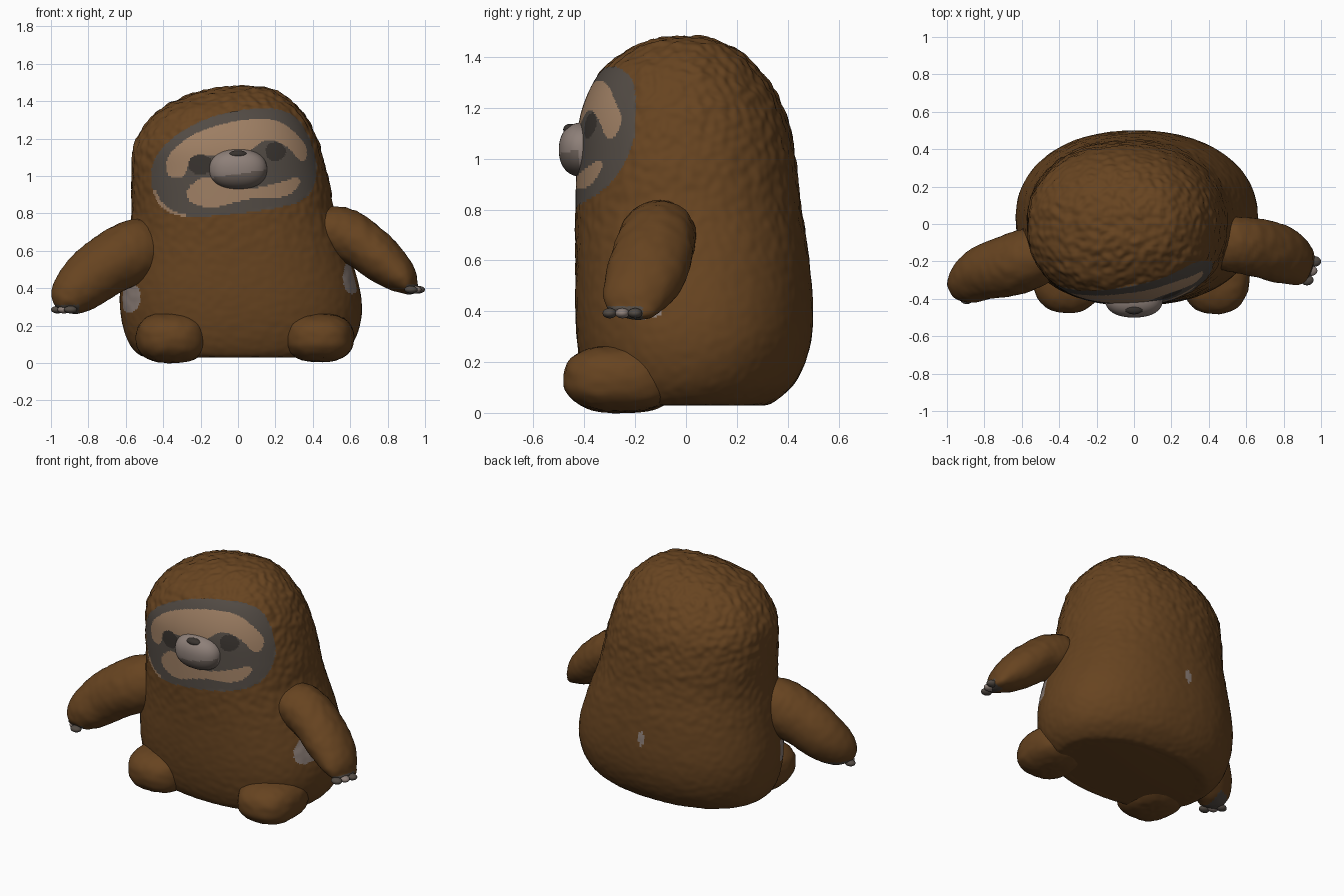
import bpy, bmesh, math
from mathutils import Vector, noise

cube = bpy.data.objects.get("Cube")
if cube:
    bpy.data.objects.remove(cube)


def material(name, colour):
    mat = bpy.data.materials.new(name)
    mat.use_nodes = True
    mat.diffuse_color = (*colour, 1)
    mat.node_tree.nodes["Principled BSDF"].inputs["Base Color"].default_value = (*colour, 1)
    return mat


BROWN = material("brown fur", (.135, .057, .0145))
MASK = material("dark grey mask", (.085, .07, .058))
TAN = material("tan face", (.34, .21, .125))
MUZZLE = material("light grey", (.27, .215, .19))
DARK = material("near black", (.04, .033, .028))
GREY = material("mid grey", (.15, .118, .1))


def spline(rows, steps):
    """Smooth curve through rows of equal length."""
    rows = [Vector(r) for r in rows]
    out = []
    for i in range(len(rows) - 1):
        a, b, c, d = (rows[min(max(k, 0), len(rows) - 1)] for k in range(i - 1, i + 3))
        for s in range(steps):
            t = s / steps
            out.append(b + (c - a) * (t / 2) + (a * 2 - b * 5 + c * 4 - d) * (t * t / 2)
                       + (b * 3 - a - c * 3 + d) * (t ** 3 / 2))
    return out + [rows[-1]]


def rounded(points):
    """Round the corners of a closed outline."""
    for _ in range(2):
        pairs = zip(points, points[1:] + points[:1])
        points = [(p[0] + (q[0] - p[0]) * f, p[1] + (q[1] - p[1]) * f)
                  for p, q in pairs for f in (.25, .75)]
    return points


def inside(x, z, outline):
    hit = False
    for (ax, az), (bx, bz) in zip(outline, outline[1:] + outline[:1]):
        if (az > z) != (bz > z) and x < ax + (z - az) * (bx - ax) / (bz - az):
            hit = not hit
    return hit


def in_oval(x, z, cx, cz, rx, rz):
    return ((x - cx) / rx) ** 2 + ((z - cz) / rz) ** 2 < 1


def finish(name, bm, mats, rule=None, fur=0):
    """Turn a bmesh into a smooth object, colour its faces by a rule and roughen it."""
    bmesh.ops.recalc_face_normals(bm, faces=bm.faces)
    bm.normal_update()
    if rule:
        for face in bm.faces:
            face.material_index = rule(face.calc_center_median())
    if fur:
        shifts = [(v, v.normal * fur * tuft(v.co)) for v in bm.verts]
        for v, shift in shifts:
            v.co += shift
    for face in bm.faces:
        face.smooth = True
    mesh = bpy.data.meshes.new(name)
    bm.to_mesh(mesh)
    bm.free()
    for mat in mats:
        mesh.materials.append(mat)
    obj = bpy.data.objects.new(name, mesh)
    bpy.context.collection.objects.link(obj)


def tuft(p):
    """Fur bumps, strongest on top of the head and shoulders, none on the face."""
    if p.y < -.15 and p.z > .75 and inside(p.x, p.z, mask):
        return 0
    strength = min(1, max(.2, p.z - .3))
    return strength * (noise.noise(p * 26) + .6 * noise.noise(p * 9))


def loft(rings):
    """Skin a list of rings and close both ends."""
    bm = bmesh.new()
    loops = [[bm.verts.new(p) for p in ring] for ring in rings]
    n = len(loops[0])
    for low, high in zip(loops, loops[1:]):
        for i in range(n):
            j = (i + 1) % n
            bm.faces.new((low[i], low[j], high[j], high[i]))
    bm.faces.new(loops[0][::-1])
    bm.faces.new(loops[-1])
    return bm


def blob(name, centre, radii, mats, rule=None, fur=0, blunt=2.0):
    """Ellipsoid; a higher blunt value makes it boxier."""
    bm = bmesh.new()
    bmesh.ops.create_uvsphere(bm, u_segments=56, v_segments=36, radius=1)
    for v in bm.verts:
        size = sum(abs(c) ** blunt for c in v.co) ** (1 / blunt)
        v.co = Vector(centre) + Vector(a * b / size for a, b in zip(v.co, radii))
    finish(name, bm, mats, rule, fur)


def limb(name, rows, mats, rule=None):
    """Oval tube along rows of (x, y, z, depth radius, height radius)."""
    path = spline(rows, 10)
    rings = []
    for i, r in enumerate(path):
        along = path[min(i + 1, len(path) - 1)] - path[max(i - 1, 0)]
        along = Vector(along[:3]).normalized()
        up = along.cross(Vector((0, 1, 0))).normalized()
        side = up.cross(along)
        turns = [math.tau * k / 48 for k in range(48)]
        rings.append([Vector(r[:3]) + side * r[3] * math.cos(t) + up * r[4] * math.sin(t)
                      for t in turns])
    finish(name, loft(rings), mats, rule, .012)


# Face outlines, as x and z
mask = rounded([(-.47, .94), (-.46, 1.09), (-.33, 1.23), (-.12, 1.33), (.12, 1.37),
                (.3, 1.34), (.39, 1.2), (.43, 1.03), (.39, .89), (.25, .83),
                (0, .8), (-.28, .77), (-.41, .82)])
brow = rounded([(-.39, 1), (-.38, 1.12), (-.22, 1.24), (0, 1.3), (.18, 1.31), (.28, 1.26),
                (.38, 1.15), (.35, 1.05), (.26, 1.17), (.14, 1.2), (.07, 1.13),
                (-.1, 1.11), (-.25, 1.11), (-.29, .98)])
cheeks = rounded([(-.31, .9), (-.17, 1.02), (0, .92), (.18, .95), (.36, 1.01), (.28, .88),
                  (.08, .89), (-.17, .81)])


def body_colour(p):
    if p.y > 0:
        return 3 if in_oval(p.x, p.z, -.02, .5, .02, .05) else 0
    if p.y < -.1 and (in_oval(p.x, p.z, -.58, .35, .06, .08)
                      or in_oval(p.x, p.z, .61, .46, .05, .09)):
        return 3
    if not inside(p.x, p.z, mask):
        return 0
    if in_oval(p.x, p.z, -.2, 1.06, .065, .055) or in_oval(p.x, p.z, .2, 1.13, .055, .05):
        return 4
    # Pale rim along the lower right edge of the mask
    if p.x < -.28 and p.z < .92 and not inside(p.x - .015, p.z - .012, mask):
        return 2
    return 2 if inside(p.x, p.z, brow) or inside(p.x, p.z, cheeks) else 1


# Body and head: height, right, left, front, back
profile = [(.03, -.42, .45, -.3, .28), (.04, -.52, .54, -.36, .34),
           (.12, -.59, .62, -.4, .43), (.25, -.625, .66, -.425, .485),
           (.4, -.63, .65, -.435, .5), (.6, -.6, .59, -.435, .485),
           (.8, -.57, .52, -.435, .455), (1, -.57, .48, -.43, .43),
           (1.15, -.56, .44, -.42, .4), (1.27, -.5, .39, -.38, .345),
           (1.36, -.41, .33, -.32, .28), (1.43, -.27, .25, -.22, .2),
           (1.47, -.13, .17, -.12, .1), (1.48, -.01, .06, -.04, .02)]
rings = []
for z, right, left, front, back in spline(profile, 20):
    ring = []
    for k in range(320):
        t = math.tau * k / 320
        c, s = math.cos(t), math.sin(t)
        # The front is squarer than the back
        power = .88 if s < 0 else .92
        x = math.copysign(abs(c) ** power, c) * (left - right) / 2 + (left + right) / 2
        y = math.copysign(abs(s) ** power, s) * (back - front) / 2 + (back + front) / 2
        ring.append((x, y, z))
    rings.append(ring)
finish("body", loft(rings), [BROWN, MASK, TAN, MUZZLE, DARK], body_colour, .009)

# Muzzle and nose
blob("muzzle", (0, -.4, 1.035), (.155, .1, .108), [MUZZLE, GREY],
     lambda p: int(p.z < 1.01 + .15 * p.x and p.y < -.42), blunt=2.3)
blob("nose", (0, -.455, 1.115), (.05, .028, .022), [DARK])

# Arms, with grey paw tips
limb("right_arm", [(-.36, -.08, .64, .1, .11), (-.5, -.16, .61, .15, .165),
                   (-.6, -.2, .575, .165, .17), (-.7, -.23, .52, .16, .16),
                   (-.8, -.26, .445, .145, .15), (-.88, -.31, .37, .12, .125),
                   (-.92, -.345, .315, .08, .085), (-.935, -.36, .285, .03, .03)],
     [BROWN, MASK], lambda p: int(p.z < .31 and p.x < -.85))
limb("left_arm", [(.34, -.05, .72, .09, .09), (.46, -.1, .715, .135, .12),
                  (.56, -.11, .69, .15, .14), (.67, -.13, .63, .155, .13),
                  (.78, -.16, .54, .155, .12), (.87, -.2, .46, .13, .09),
                  (.92, -.22, .41, .1, .05), (.945, -.23, .392, .06, .02)],
     [BROWN, MASK], lambda p: int(p.x > .9 and p.z < .42 and p.y < -.17))

# Claws in a slanted row at each paw tip
for name, tip, slant in (("right", (-.93, -.36, .285), (.035, -.04, 0)),
                         ("left", (.945, -.25, .392), (-.02, -.05, 0))):
    for i in (-1, 0, 1):
        blob(f"{name}_claw", Vector(tip) + Vector(slant) * i, (.035, .028, .02),
             [MASK if i else MUZZLE])

# Feet, running back under the body
blob("right_foot", (-.355, -.25, .135), (.19, .225, .135), [BROWN], fur=.02, blunt=2.5)
blob("left_foot", (.435, -.255, .135), (.185, .225, .13), [BROWN], fur=.02, blunt=2.5)
